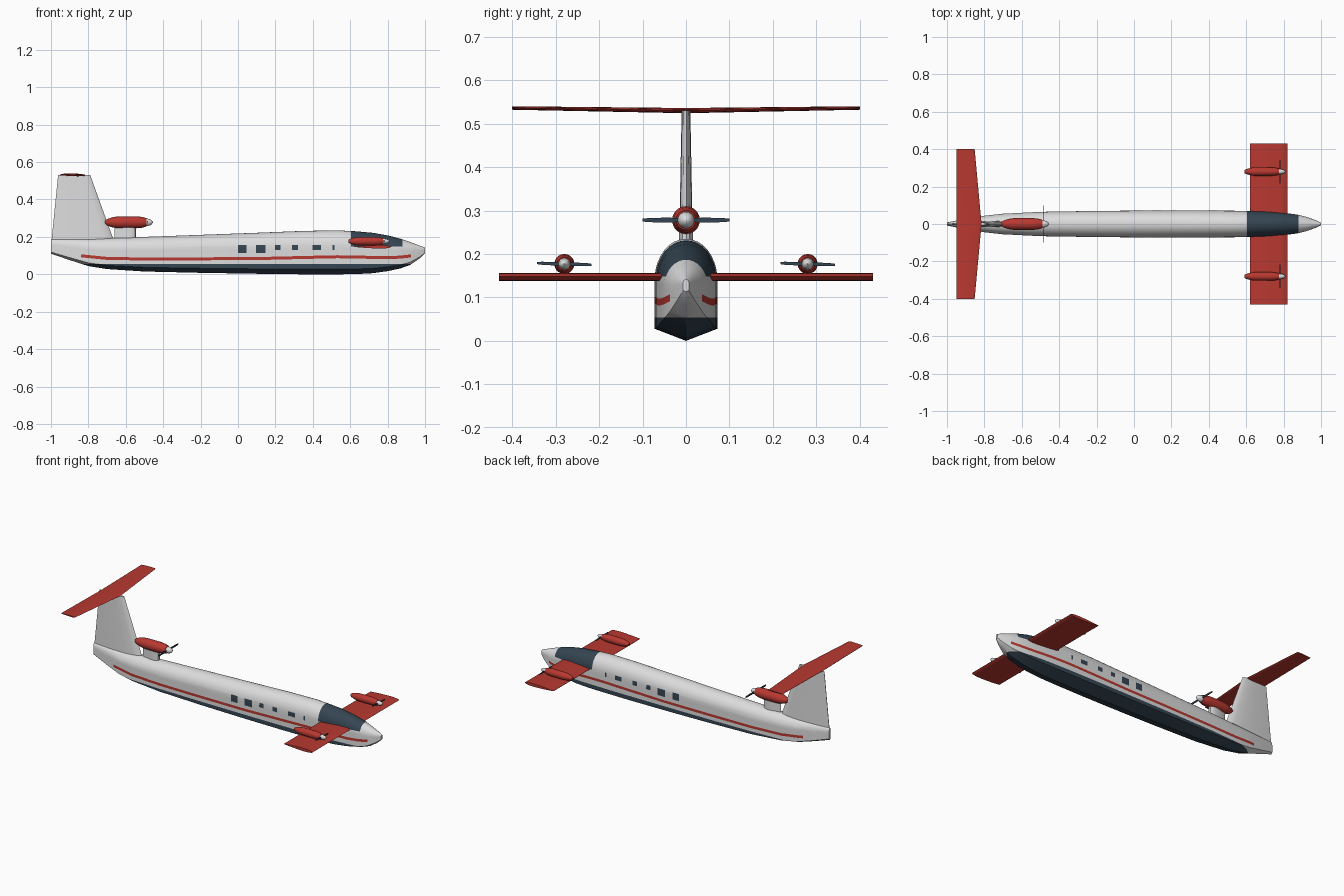
import bpy, bmesh, math
from mathutils import Vector

cube = bpy.data.objects.get("Cube")
if cube:
    bpy.data.objects.remove(cube, do_unlink=True)


def material(name, rgb):
    m = bpy.data.materials.new(name)
    m.use_nodes = True
    colour = (*rgb, 1)
    m.diffuse_color = colour
    m.node_tree.nodes["Principled BSDF"].inputs["Base Color"].default_value = colour
    return m


LIGHT = material("light grey paint", (0.72, 0.72, 0.73))
RED = material("red paint", (0.48, 0.04, 0.03))
DARK = material("dark slate paint", (0.035, 0.06, 0.085))


def finish(name, bm, mats, angle=35):
    """Turn a bmesh into a smooth shaded object."""
    bmesh.ops.recalc_face_normals(bm, faces=bm.faces)
    mesh = bpy.data.meshes.new(name)
    bm.to_mesh(mesh)
    bm.free()
    for m in mats:
        mesh.materials.append(m)
    ob = bpy.data.objects.new(name, mesh)
    bpy.context.collection.objects.link(ob)
    bpy.ops.object.select_all(action='DESELECT')
    ob.select_set(True)
    bpy.context.view_layer.objects.active = ob
    bpy.ops.object.shade_smooth_by_angle(angle=math.radians(angle))
    return ob


def loft(rings):
    """Skin a row of closed rings and cap both ends."""
    bm = bmesh.new()
    rows = [[bm.verts.new(p) for p in ring] for ring in rings]
    n = len(rows[0])
    for a, b in zip(rows, rows[1:]):
        for i in range(n):
            j = (i + 1) % n
            bm.faces.new((a[i], a[j], b[j], b[i]))
    bm.faces.new(rows[0])
    bm.faces.new(rows[-1])
    return bm


def airfoil(lead, trail, thick, place, n=8):
    """Symmetric wing section; place(x, offset) gives the 3D point."""
    half = []
    for i in range(n + 1):
        u = (1 - math.cos(math.pi * i / n)) / 2
        t = 5 * thick * (0.297 * u ** 0.5 - 0.126 * u - 0.352 * u ** 2
                         + 0.284 * u ** 3 - 0.095 * u ** 4)
        half.append((lead + (trail - lead) * u, max(t, 0.0008)))
    return ([place(x, t) for x, t in half]
            + [place(x, -t) for x, t in reversed(half[1:])])


def spin_x(name, profile, y, z, mat, n=20):
    """Body of revolution along x from (x, radius) pairs."""
    rings = [[(x, y + r * math.cos(math.tau * i / n), z + r * math.sin(math.tau * i / n))
              for i in range(n)] for x, r in profile]
    return finish(name, loft(rings), [mat])


# Fuselage stations: x, keel, crown, half width, stripe height
STATIONS = [
    (-1.0, .11, .186, .008, .13), (-.9, .076, .188, .028, .105),
    (-.8, .044, .19, .044, .095), (-.7, .028, .193, .055, .085),
    (-.5, .015, .2, .065, .082), (-.2, .008, .211, .07, .083),
    (.1, .003, .222, .072, .084), (.35, 0, .232, .072, .09),
    (.53, 0, .235, .071, .094), (.63, .001, .23, .069, .093),
    (.72, .006, .222, .066, .09), (.8, .017, .208, .06, .089),
    (.87, .032, .19, .051, .092), (.92, .05, .173, .039, .098),
    (.97, .084, .154, .021, .11), (.99, .102, .147, .012, .12),
    (1.0, .113, .142, .007, .125)]
STRIPE_HALF = .008


def stripe_height(x):
    for a, b in zip(STATIONS, STATIONS[1:]):
        if x <= b[0]:
            return a[4] + (b[4] - a[4]) * (x - a[0]) / (b[0] - a[0])
    return STATIONS[-1][4]


def body_ring(x, keel, crown, w, stripe):
    h = crown - keel
    chine, shoulder = keel + .12 * h, keel + .62 * h
    mid = min(max(stripe, chine + .01), shoulder - .01)
    half = [(w, chine), (w, mid - STRIPE_HALF), (w, mid + STRIPE_HALF)]
    for i in range(8):
        a = math.pi / 2 * i / 8
        half.append((w * math.cos(a), shoulder + (crown - shoulder) * math.sin(a)))
    return ([(x, 0, keel)] + [(x, y, z) for y, z in half]
            + [(x, 0, crown)] + [(x, -y, z) for y, z in reversed(half)])


# Windows: start x, end x, sill
WINDOWS = [(0, .045, .113), (.095, .148, .113), (.198, .226, .129),
           (.29, .322, .129), (.398, .445, .129), (.504, .515, .129)]
WINDOW_TOP, BELLY = .156, .054
COCKPIT = (.605, .88, .148)
STRIPE_ENDS = (-.84, .925)

body = loft([body_ring(*s) for s in STATIONS])
cuts_x = [v for w in WINDOWS for v in w[:2]] + list(COCKPIT[:2]) + list(STRIPE_ENDS)
cuts_z = [BELLY, .113, .129, WINDOW_TOP, COCKPIT[2]]
for axis, cuts in ((Vector((1, 0, 0)), cuts_x), (Vector((0, 0, 1)), cuts_z)):
    for c in cuts:
        bmesh.ops.bisect_plane(body, geom=body.verts[:] + body.edges[:] + body.faces[:],
                               plane_co=axis * c, plane_no=axis)
body.normal_update()
for f in body.faces:
    c = f.calc_center_median()
    side = abs(f.normal.y) > .4
    if c.z < BELLY:
        f.material_index = 2
    elif COCKPIT[0] < c.x < COCKPIT[1] and c.z > COCKPIT[2]:
        f.material_index = 2
    elif (side and STRIPE_ENDS[0] < c.x < STRIPE_ENDS[1]
          and abs(c.z - stripe_height(c.x)) < STRIPE_HALF):
        f.material_index = 1
    elif side and any(a < c.x < b and s < c.z < WINDOW_TOP for a, b, s in WINDOWS):
        f.material_index = 2
finish("fuselage", body, [LIGHT, RED, DARK])

# Forward wing
finish("front_wing", loft([airfoil(.82, .62, .018, lambda x, t, y=y: (x, y, .147 + t))
                           for y in (-.43, .43)]), [RED])

# Tail fin, tailplane and rear engine pylon
finish("tail_fin", loft([airfoil(l, r, k, lambda x, t, z=z: (x, t, z))
                         for l, r, k, z in ((-.66, -.998, .034, .17),
                                            (-.79, -.962, .02, .53))]), [LIGHT])
finish("tailplane", loft([airfoil(l, -.95, k, lambda x, t, y=y, z=z: (x, y, z + t))
                          for l, k, y, z in ((-.852, .008, -.4, .536),
                                             (-.815, .012, 0, .53),
                                             (-.852, .008, .4, .536))]), [RED])
finish("rear_engine_pylon", loft([airfoil(-.545, -.66, .032, lambda x, t, z=z: (x, t, z))
                                  for z in (.185, .26)]), [LIGHT])


def engine(prefix, tail, length, r, y, z, reach, tilt):
    """Nacelle, spinner and two-bladed propeller."""
    shape = [(0, .35), (.06, .58), (.17, .84), (.3, .98), (.5, 1),
             (.75, 1), (.9, .9), (1, .7)]
    spin_x(prefix + "_nacelle", [(tail + u * length, k * r) for u, k in shape], y, z, RED)
    nose = tail + length
    cone = [(-.05, .6), (.2, .6), (.6, .5), (.85, .32), (1, .06)]
    spin_x(prefix + "_spinner", [(nose + u * .035, k * r) for u, k in cone], y, z, LIGHT)
    hub = nose + .005
    rings = []
    for s, chord in ((-1, .2), (-.85, .3), (-.4, .36), (0, .22),
                     (.4, .36), (.85, .3), (1, .2)):
        c = chord * r / 2
        zz = z + tilt * s
        rings.append([(hub + dx, y + s * reach, zz + dz)
                      for dx, dz in ((-.002, -c), (.002, -c), (.002, c), (-.002, c))])
    finish(prefix + "_propeller", loft(rings), [DARK])


engine("rear_engine", -.71, .22, .032, 0, .278, .1, 0)
for label, y in (("left_engine", .28), ("right_engine", -.28)):
    engine(label, .59, .185, .023, y, .177, .063, -.002)
